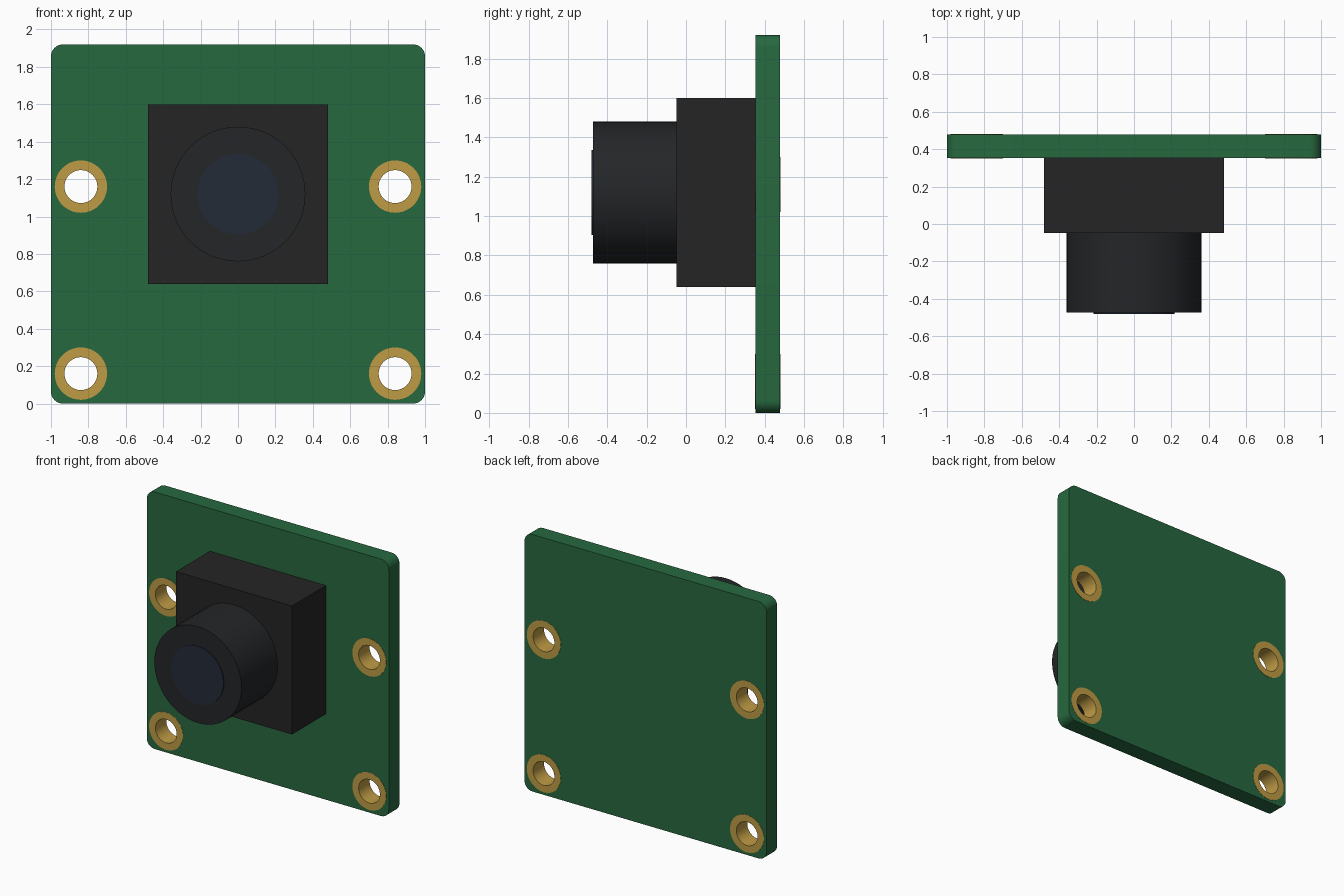
import bpy, bmesh
from math import sin, cos, pi, radians

if "Cube" in bpy.data.objects:
    bpy.data.objects.remove(bpy.data.objects["Cube"])


def material(name, color):
    m = bpy.data.materials.new(name)
    m.diffuse_color = (*color, 1)
    m.use_nodes = True
    m.node_tree.nodes["Principled BSDF"].inputs["Base Color"].default_value = m.diffuse_color
    return m


GREEN = material("board_green", (0.02, 0.14, 0.05))
GOLD = material("pad_gold", (0.52, 0.33, 0.06))
BLACK = material("housing_black", (0.018, 0.018, 0.018))
BARREL = material("barrel_black", (0.017, 0.019, 0.021))
GLASS = material("lens_glass", (0.017, 0.024, 0.038))


def finish(ob, name, mat, smooth=True):
    ob.name = ob.data.name = name
    ob.data.materials.clear()
    ob.data.materials.append(mat)
    if smooth:
        bpy.ops.object.shade_smooth_by_angle(angle=radians(30))


def circle(cx, cz, r, n=48):
    return [(cx + r * cos(2 * pi * i / n), cz + r * sin(2 * pi * i / n)) for i in range(n)]


def rounded_rect(x0, x1, z0, z1, r, n=8):
    corners = [(x1 - r, z1 - r), (x0 + r, z1 - r), (x0 + r, z0 + r), (x1 - r, z0 + r)]
    return [(cx + r * cos(pi / 2 * (k + i / n)), cz + r * sin(pi / 2 * (k + i / n)))
            for k, (cx, cz) in enumerate(corners) for i in range(n + 1)]


def plate(name, loops, y0, y1, mat):
    """Filled outline with holes, extruded along y."""
    cu = bpy.data.curves.new(name, 'CURVE')
    cu.dimensions = '2D'
    cu.fill_mode = 'BOTH'
    cu.extrude = (y1 - y0) / 2
    for pts in loops:
        sp = cu.splines.new('POLY')
        sp.points.add(len(pts) - 1)
        for p, (x, z) in zip(sp.points, pts):
            p.co = (x, z, 0, 1)
        sp.use_cyclic_u = True
    ob = bpy.data.objects.new(name, cu)
    bpy.context.collection.objects.link(ob)
    ob.location.y = (y0 + y1) / 2
    ob.rotation_euler.x = pi / 2
    bpy.ops.object.select_all(action='DESELECT')
    bpy.context.view_layer.objects.active = ob
    ob.select_set(True)
    bpy.ops.object.convert(target='MESH')
    ob = bpy.context.object
    # weld the caps to the walls
    bm = bmesh.new()
    bm.from_mesh(ob.data)
    bmesh.ops.remove_doubles(bm, verts=bm.verts, dist=1e-4)
    bmesh.ops.recalc_face_normals(bm, faces=bm.faces)
    bm.to_mesh(ob.data)
    bm.free()
    finish(ob, name, mat)


def cylinder(name, r, y0, y1, z, mat):
    bpy.ops.mesh.primitive_cylinder_add(vertices=64, radius=r, depth=y1 - y0,
                                        location=(0, (y0 + y1) / 2, z),
                                        rotation=(pi / 2, 0, 0))
    finish(bpy.context.object, name, mat)


# Circuit board with four mounting holes
holes = [(sx * 0.84, z) for z in (0.16, 1.16) for sx in (-1, 1)]
plate("circuit_board",
      [rounded_rect(-1, 1, 0, 1.92, 0.064)] + [circle(x, z, 0.089) for x, z in holes],
      0.352, 0.478, GREEN)

# Gold plated rings lining the holes
for i, (x, z) in enumerate(holes):
    plate(f"mounting_ring_{i + 1}", [circle(x, z, 0.14), circle(x, z, 0.088)],
          0.350, 0.480, GOLD)

# Sensor housing
bpy.ops.mesh.primitive_cube_add(size=1, location=(0, 0.152, 1.12))
housing = bpy.context.object
housing.scale = (0.96, 0.40, 0.96)
finish(housing, "sensor_housing", BLACK, smooth=False)

# Lens barrel and glass
cylinder("lens_barrel", 0.36, -0.473, -0.048, 1.12, BARREL)
cylinder("lens_glass", 0.216, -0.480, -0.440, 1.12, GLASS)
